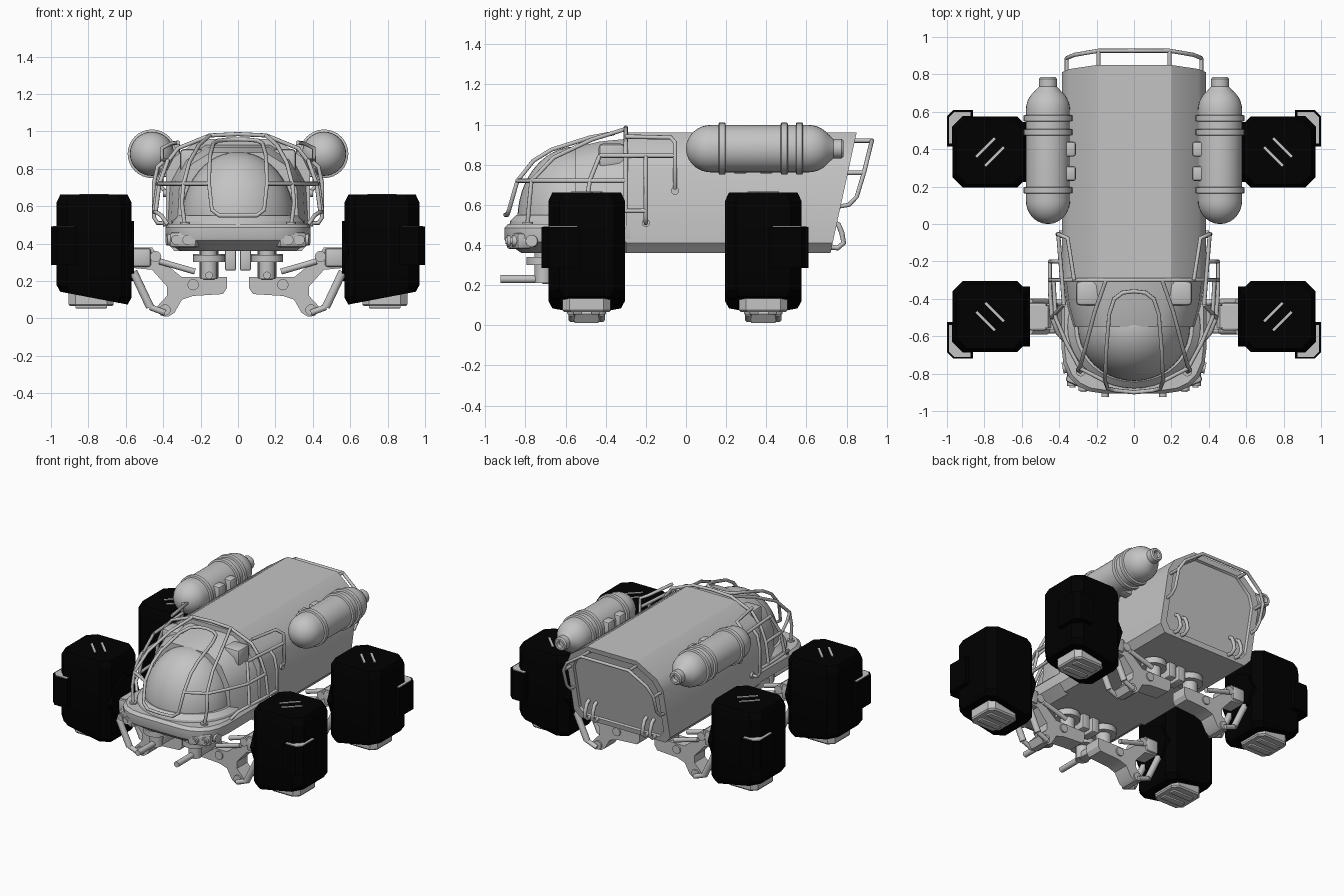
import bpy, bmesh, math
from mathutils import Matrix, Vector

cube = bpy.data.objects.get("Cube")
if cube:
    bpy.data.objects.remove(cube)


def material(name, value):
    m = bpy.data.materials.new(name)
    m.use_nodes = True
    m.diffuse_color = (value, value, value, 1)
    m.node_tree.nodes["Principled BSDF"].inputs["Base Color"].default_value = (value, value, value, 1)
    return m


GREY = material("plain grey", 0.55)
BLACK = material("rubber black", 0.0)
SIDES = (1, -1)


def finish(bm, name, mat=GREY, bevel=0):
    bmesh.ops.recalc_face_normals(bm, faces=bm.faces)
    if bevel:
        bmesh.ops.bevel(bm, geom=list(bm.edges), offset=bevel, segments=2, profile=0.5, affect='EDGES')
    for f in bm.faces:
        f.smooth = True
    for e in bm.edges:
        e.smooth = len(e.link_faces) == 2 and e.calc_face_angle(0) < math.radians(32)
    me = bpy.data.meshes.new(name)
    bm.to_mesh(me)
    bm.free()
    me.materials.append(mat)
    bpy.context.collection.objects.link(bpy.data.objects.new(name, me))


def loft(name, rings, mat=GREY, bevel=0):
    bm = bmesh.new()
    loops = [[bm.verts.new(p) for p in r] for r in rings]
    n = len(rings[0])
    for a, b in zip(loops, loops[1:]):
        for i in range(n):
            j = (i + 1) % n
            bm.faces.new((a[i], a[j], b[j], b[i]))
    bm.faces.new(loops[0])
    bm.faces.new(loops[-1])
    finish(bm, name, mat, bevel)


def box(name, loc, size, mat=GREY, bevel=0.0, turn=0):
    bm = bmesh.new()
    m = Matrix.Translation(loc) @ Matrix.Rotation(turn, 4, 'Z') @ Matrix.Diagonal((*size, 1))
    bmesh.ops.create_cube(bm, size=1, matrix=m)
    finish(bm, name, mat, bevel)


def rod(name, a, b, r, mat=GREY, seg=16):
    a, b = Vector(a), Vector(b)
    q = (b - a).to_track_quat('Z', 'Y').to_matrix().to_4x4()
    bm = bmesh.new()
    bmesh.ops.create_cone(bm, cap_ends=True, segments=seg, radius1=r, radius2=r, depth=(b - a).length,
                          matrix=Matrix.Translation((a + b) / 2) @ q)
    finish(bm, name, mat)


def tube(name, pts, r=0.011):
    cu = bpy.data.curves.new(name, 'CURVE')
    cu.dimensions = '3D'
    cu.bevel_depth, cu.bevel_resolution, cu.use_fill_caps = r, 2, True
    sp = cu.splines.new('POLY')
    sp.points.add(len(pts) - 1)
    for p, co in zip(sp.points, pts):
        p.co = (*co, 1)
    tmp = bpy.data.objects.new(name + " path", cu)
    me = bpy.data.meshes.new_from_object(tmp)
    bpy.data.objects.remove(tmp)
    me.materials.clear()
    me.materials.append(GREY)
    bpy.context.collection.objects.link(bpy.data.objects.new(name, me))


def mirrored(half):
    return half + [(-x, z) for x, z in reversed(half)]


# Hull: faceted shell with slanted back and recessed hatch
PROFILE = mirrored([(0.2, 0.96), (0.345, 0.86), (0.385, 0.78), (0.385, 0.41), (0.34, 0.36)])


def hull_ring(y, slope=0.0, s=1.0):
    rows = [(x * s, 0.66 + (z - 0.66) * s) for x, z in PROFILE]
    return [(x, y + slope * (z - 0.36), z) for x, z in rows]


loft("hull", [hull_ring(-0.3), hull_ring(0.72, 0.217), hull_ring(0.72, 0.217, 0.88), hull_ring(0.705, 0.217, 0.86)])

# Cabin cowl tapering forward into the dome
cowl = mirrored([(0.17, 0.93), (0.29, 0.86), (0.365, 0.72), (0.38, 0.45)])
loft("cabin_cowl", [[(x * sx, y, 0.45 + (z - 0.45) * sz) for x, z in cowl]
                    for y, sx, sz in ((-0.28, 1, 1), (-0.43, 0.95, 0.97), (-0.55, 0.86, 0.91))])

# Windscreen dome, cut off at the deck, with its collar
bm = bmesh.new()
bmesh.ops.create_uvsphere(bm, u_segments=40, v_segments=24, radius=1,
                          matrix=Matrix.Translation((0, -0.55, 0.53)) @ Matrix.Diagonal((0.3, 0.29, 0.36, 1)))
bmesh.ops.bisect_plane(bm, geom=bm.verts[:] + bm.edges[:] + bm.faces[:], plane_co=(0, 0, 0.49),
                       plane_no=(0, 0, 1), clear_inner=True)
finish(bm, "dome")


def oval(z, s, n=40):
    return [(0.335 * s * math.cos(math.tau * i / n), -0.55 + 0.31 * s * math.sin(math.tau * i / n), z)
            for i in range(n)]


loft("dome_collar", [oval(0.48, 1.08), oval(0.52, 1.05), oval(0.55, 0.95)])

# Rounded bumper deck
edge = mirrored([(0.385, -0.28), (0.388, -0.66), (0.377, -0.75), (0.347, -0.82), (0.3, -0.867), (0.24, -0.895),
                 (0.17, -0.905)])
loft("bumper", [[(x * s, -0.3 + (y + 0.3) * t, z) for x, y in edge]
                for z, s, t in ((0.36, 0.8, 0.86), (0.415, 0.99, 0.99), (0.43, 1, 1), (0.485, 1, 1), (0.505, 0.96, 0.97))])

for s in SIDES:
    # Headlamps
    box("lamp_housing", (s * 0.282, -0.832, 0.42), (0.155, 0.08, 0.08), bevel=0.015, turn=s * 0.4)
    for x, y in ((0.27, -0.872), (0.33, -0.847)):
        rod("lamp_rim", (s * x, y + 0.05, 0.42), (s * x, y - 0.02, 0.42), 0.027)
        rod("lamp_lens", (s * x, y, 0.42), (s * x, y - 0.027, 0.42), 0.016)
    rod("side_lamp", (s * 0.33, -0.76, 0.42), (s * 0.382, -0.77, 0.42), 0.03)
    box("cowl_vent", (s * 0.245, -0.37, 0.845), (0.13, 0.13, 0.12), bevel=0.02)

    # Roll cage, one half
    cage = {
        "main_hoop": [(0, -0.3, 0.985), (0.15, -0.3, 0.978), (0.32, -0.3, 0.91), (0.39, -0.3, 0.82),
                      (0.43, -0.3, 0.72), (0.45, -0.3, 0.57)],
        "front_frame": [(0, -0.9, 0.55), (0.1, -0.89, 0.55), (0.14, -0.88, 0.58), (0.155, -0.84, 0.72),
                        (0.152, -0.76, 0.82), (0.148, -0.67, 0.875), (0.132, -0.48, 0.935), (0.105, -0.4, 0.95),
                        (0.06, -0.367, 0.955), (0, -0.36, 0.957)],
        "belt_rail": [(0.155, -0.84, 0.72), (0.29, -0.77, 0.72), (0.36, -0.64, 0.72), (0.42, -0.5, 0.72),
                      (0.43, -0.3, 0.72)],
        "front_bow": [(0.285, -0.79, 0.5), (0.3, -0.78, 0.62), (0.29, -0.77, 0.72), (0.26, -0.66, 0.835),
                      (0.21, -0.47, 0.925), (0.15, -0.3, 0.978)],
        "upper_rail": [(0.375, -0.43, 0.845), (0.385, -0.3, 0.845), (0.405, -0.055, 0.845)],
        "side_hanger": [(0.39, -0.2, 0.845), (0.43, -0.2, 0.81), (0.45, -0.2, 0.72), (0.45, -0.2, 0.54),
                        (0.43, -0.2, 0.51), (0.38, -0.2, 0.51)],
        "rear_rail": [(0.32, -0.3, 0.94), (0.355, -0.075, 0.935), (0.405, -0.055, 0.91), (0.41, -0.055, 0.7),
                      (0.38, -0.055, 0.67)],
        "lower_rail": [(0.45, -0.2, 0.57), (0.45, -0.35, 0.57), (0.44, -0.5, 0.57), (0.41, -0.58, 0.55),
                       (0.375, -0.62, 0.5)],
        "side_post": [(0.375, -0.43, 0.845), (0.42, -0.48, 0.72), (0.44, -0.5, 0.57)],
    }
    for name, pts in cage.items():
        tube(name, [(s * x, y, z) for x, y, z in pts])
    rod("cage_foot", (s * 0.285, -0.79, 0.49), (s * 0.285, -0.79, 0.515), 0.025)
    for y, z in ((-0.2, 0.51), (-0.055, 0.67)):
        rod("cage_flange", (s * 0.375, y, z), (s * 0.4, y, z), 0.02)

    # Gas tank with bands, neck and clamps
    cap = [(0.125 * (1 - math.cos(a)), 0.118 * math.sin(a)) for a in [0.06 + i * 0.1885 for i in range(9)]]
    shape = cap + [(0.735 - y, r) for y, r in reversed(cap) if r > 0.05]
    shape += [(0.735, 0.048), (0.775, 0.048), (0.785, 0.04), (0.785, 0.025), (0.76, 0.022)]

    def circle(y, r):
        turns = [math.tau * i / 32 for i in range(32)]
        return [(s * 0.46 + r * math.cos(a), y, 0.88 + r * math.sin(a)) for a in turns]
    loft("gas_tank", [circle(y, r) for y, r in shape])
    for y in (0.18, 0.49, 0.565):
        loft("tank_band", [circle(y - 0.018, 0.122), circle(y - 0.014, 0.13), circle(y + 0.014, 0.13),
                           circle(y + 0.018, 0.122)])
    for y in (0.27, 0.4):
        box("tank_clamp", (s * 0.35, y, 0.88), (0.08, 0.08, 0.13), bevel=0.015)
        box("tank_bracket", (s * 0.4, y, 0.785), (0.1, 0.07, 0.06), bevel=0.012)

    # Hatch rail and hinges at the back
    def back(x, z, off):
        return (s * x, 0.72 + 0.217 * (z - 0.36) + off, z)
    tube("hatch_rail", [back(0, 0.92, 0.085), back(0.19, 0.92, 0.085), back(0.32, 0.83, 0.082), back(0.36, 0.76, 0.08),
                        back(0.36, 0.64, 0.07), back(0.36, 0.6, 0.04), back(0.36, 0.59, -0.02)])
    for x, z in ((0.19, 0.92), (0.36, 0.76)):
        tube("rail_tie", [back(x, z, 0.08), back(x, z, -0.01)])
    for x in (0.2, 0.26):
        tube("hatch_hinge", [back(x, 0.52, -0.03), back(x, 0.5, 0.01), back(x, 0.46, 0.035), back(x, 0.41, 0.055),
                             back(x, 0.385, 0.03), back(x, 0.39, -0.01)], 0.013)

# Wheels and legs, four corners
LEG = [(0.06, 0.16), (0.08, 0.13), (0.24, 0.12), (0.3, 0.1), (0.34, 0.03), (0.37, 0.01), (0.41, 0.012), (0.44, 0.055),
       (0.38, 0.12), (0.38, 0.17), (0.46, 0.26), (0.57, 0.27), (0.57, 0.38), (0.46, 0.38), (0.41, 0.31), (0.3, 0.22),
       (0.06, 0.22)]
GUARD = [(1, 0.03), (1, 0.19), (0.965, 0.225), (0.86, 0.225), (0.86, 0.18), (0.912, 0.18), (0.96, 0.13), (0.96, 0.03)]
GUARD_TOP = [(0.99, 0.045), (0.99, 0.186), (0.961, 0.215), (0.875, 0.215), (0.875, 0.192), (0.917, 0.192),
             (0.972, 0.135), (0.972, 0.045)]


def block(cx, cy, a, b, c):
    quarter = [(a, b - c), (a - c, b)]
    pts = quarter + [(-x, y) for x, y in reversed(quarter)]
    pts += [(-x, -y) for x, y in pts]
    return [(cx + x, cy + y) for x, y in pts]


for s in SIDES:
    for yc, d in ((-0.495, -1), (0.385, 1)):
        # Wheel: chamfered block with slanted underside and diagonal slots on top
        rings = []
        for z, k, tilt in ((0.07, 0.9, 0.19), (0.11, 1, 0.17), (0.62, 1, 0), (0.662, 0.9, 0)):
            rings.append([(s * x, y, z + max(0, x - 0.57) * tilt)
                          for x, y in block(0.77, yc, 0.2 * k, 0.19 * k, 0.055)])
        loft("wheel", rings, BLACK)
        rod("wheel_hub", (s * 0.555, yc, 0.36), (s * 0.6, yc, 0.36), 0.16, BLACK, 8)
        for k in SIDES:
            box("wheel_slot", (s * 0.77 + k * 0.024, yc + k * s * d * 0.024, 0.662), (0.14, 0.014, 0.008),
                turn=-s * d * math.pi / 4)
        loft("corner_guard", [[(s * x, yc + d * v, z) for x, v in GUARD] for z in (0.285, 0.49)], BLACK)
        loft("guard_cap", [[(s * x, yc + d * v, z) for x, v in GUARD_TOP] for z in (0.488, 0.495)])
        # Stepped foot under the wheel
        loft("wheel_foot", [[(s * x, y, z) for x, y in block(0.785, yc, a, b, 0.035)]
                            for z, a, b in ((0.065, 0.113, 0.112), (0.075, 0.12, 0.12), (0.17, 0.12, 0.12))])
        for k in SIDES:
            box("foot_tread", (s * 0.785, yc + k * 0.045, 0.063), (0.17, 0.045, 0.018), bevel=0.004)

        # Leg with struts and swivel mount
        loft("leg", [[(s * x, yc + w, z) for x, z in LEG] for w in (-0.06, 0.06)])
        box("axle_sleeve", (s * 0.515, yc, 0.325), (0.1, 0.15, 0.1), bevel=0.015)
        for x, z in ((0.39, 0.045), (0.24, 0.18), (0.44, 0.33)):
            rod("leg_pivot", (s * x, yc - 0.07, z), (s * x, yc + 0.07, z), 0.03)
        for k in SIDES:
            w = yc + k * 0.075
            rod("strut", (s * 0.23, w, 0.25), (s * 0.42, w, 0.305), 0.016)
            rod("shock", (s * 0.56, w, 0.25), (s * 0.47, w, 0.06), 0.022)
            rod("shock_foot", (s * 0.47, w, 0.06), (s * 0.39, w, 0.03), 0.016)
        rod("swivel", (s * 0.155, yc, 0.17), (s * 0.155, yc, 0.37), 0.05)
        rod("swivel_plate", (s * 0.155, yc, 0.3), (s * 0.155, yc, 0.345), 0.085)
        box("hull_bracket", (s * 0.04, yc, 0.31), (0.06, 0.12, 0.11), bevel=0.01)
    # Forward tow arm
    rod("tow_mount", (s * 0.155, -0.71, 0.21), (s * 0.155, -0.71, 0.37), 0.045)
    rod("tow_mount_plate", (s * 0.155, -0.71, 0.3), (s * 0.155, -0.71, 0.34), 0.085)
    box("tow_link", (s * 0.155, -0.62, 0.23), (0.07, 0.2, 0.05), bevel=0.01)
    rod("tow_arm", (s * 0.155, -0.925, 0.23), (s * 0.155, -0.68, 0.23), 0.02)
